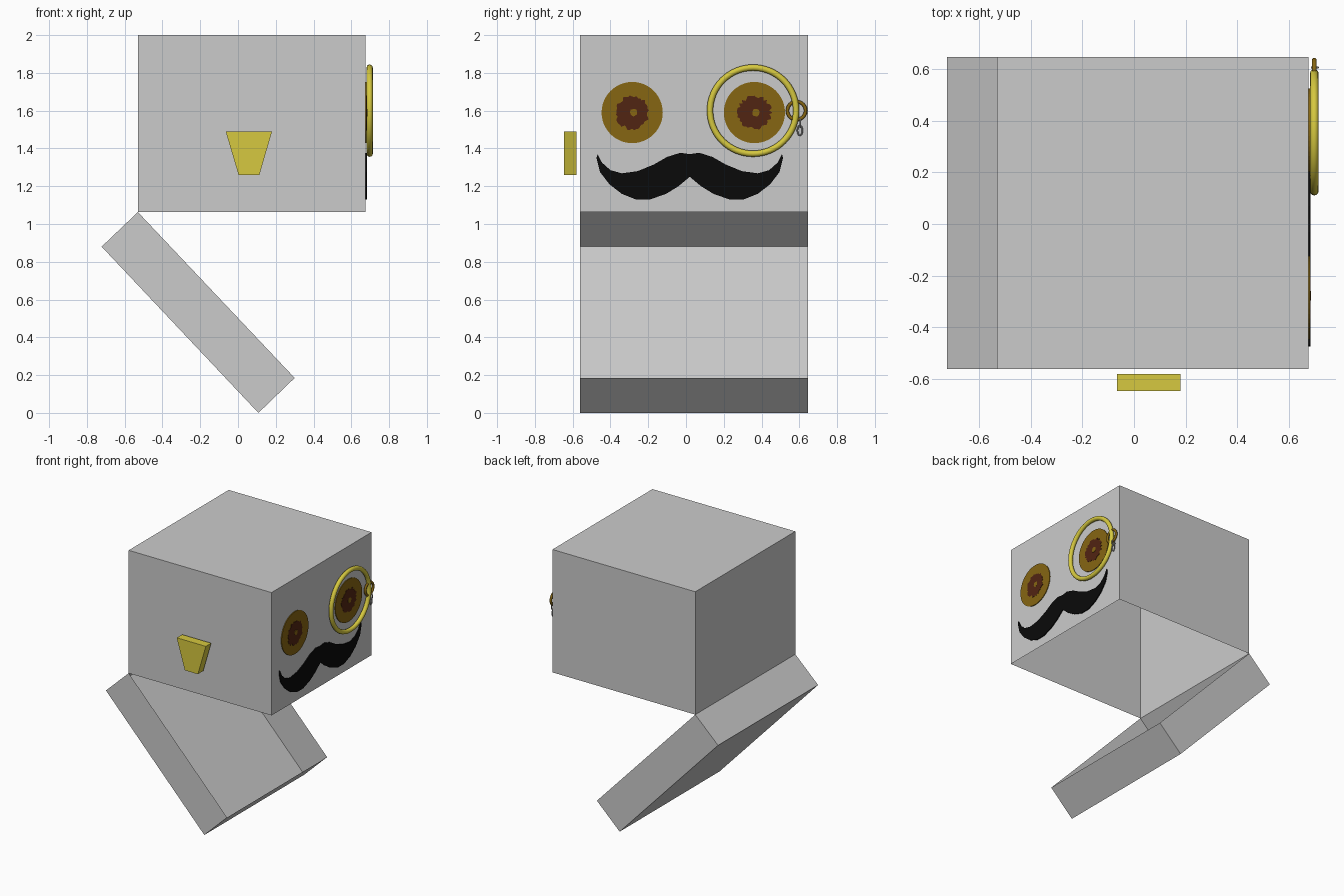
import bpy, bmesh, math, random
from mathutils import Vector, Matrix

random.seed(4)
cube = bpy.data.objects.get("Cube")
if cube:
    bpy.data.objects.remove(cube, do_unlink=True)


def material(name, color):
    m = bpy.data.materials.new(name)
    m.use_nodes = True
    m.diffuse_color = (*color, 1)
    m.node_tree.nodes["Principled BSDF"].inputs["Base Color"].default_value = (*color, 1)
    return m


GREY = material("light grey", (0.6, 0.6, 0.6))
GOLD = material("gold", (0.67, 0.58, 0.05))
AMBER = material("amber", (0.24, 0.133, 0.006))
BROWN = material("dark brown", (0.083, 0.018, 0.006))
BLACK = material("black", (0.003, 0.003, 0.003))
SILVER = material("silver", (0.4, 0.4, 0.4))

Y0, Y1 = -0.56, 0.645      # depth of the box
FACE = 0.675               # x of the box side that carries the face


def finish(name, bm, mat, smooth=False):
    me = bpy.data.meshes.new(name)
    bm.to_mesh(me)
    bm.free()
    ob = bpy.data.objects.new(name, me)
    bpy.context.collection.objects.link(ob)
    me.materials.append(mat)
    for p in me.polygons:
        p.use_smooth = smooth
    return ob


def prism(name, points, axis, a, b, mat, open_side=False):
    """Extrude a profile along an axis; open_side leaves out the last wall."""
    def place(p, t):
        return (p[0], t, p[1]) if axis == "y" else (t, p[0], p[1])
    bm = bmesh.new()
    near = [bm.verts.new(place(p, a)) for p in points]
    far = [bm.verts.new(place(p, b)) for p in points]
    n = len(points)
    bm.faces.new(near)
    bm.faces.new(far[::-1])
    for i in range(n - 1 if open_side else n):
        j = (i + 1) % n
        bm.faces.new((near[j], near[i], far[i], far[j]))
    bmesh.ops.recalc_face_normals(bm, faces=bm.faces)
    return finish(name, bm, mat)


def disc(name, y, z, r, top, mat, jitter=0.0, sides=48):
    pts = []
    for i in range(sides):
        a = math.tau * i / sides
        rr = r * (1 + random.uniform(-jitter, jitter))
        pts.append((y + rr * math.cos(a), z + rr * math.sin(a)))
    return prism(name, pts, "x", FACE + 0.0005, FACE + top, mat)


def ring(name, center, major, minor, mat, stretch=1.0, normal="x", n=64, m=12):
    """Torus standing upright, optionally stretched in height."""
    bm = bmesh.new()
    rows = []
    for i in range(n):
        a = math.tau * i / n
        out = Vector((0, math.cos(a), math.sin(a)))
        mid = Vector((0, major * math.cos(a), major * stretch * math.sin(a)))
        rows.append([bm.verts.new(mid + out * minor * math.cos(t) + Vector((minor * math.sin(t), 0, 0)))
                     for t in (math.tau * k / m for k in range(m))])
    for i in range(n):
        for k in range(m):
            i2, k2 = (i + 1) % n, (k + 1) % m
            bm.faces.new((rows[i][k], rows[i2][k], rows[i2][k2], rows[i][k2]))
    if normal == "y":
        bmesh.ops.rotate(bm, verts=bm.verts, matrix=Matrix.Rotation(math.pi / 2, 3, "Z"))
    bmesh.ops.translate(bm, verts=bm.verts, vec=center)
    bmesh.ops.recalc_face_normals(bm, faces=bm.faces)
    return finish(name, bm, mat, True)


# Hollow box, open underneath, and its tray-shaped lid hanging from the hinge edge
prism("box", [(-0.53, 1.063), (-0.53, 2), (FACE, 2), (FACE, 1.063)],
      "y", Y0, Y1, GREY, True)
prism("lid", [(-0.53, 1.063), (-0.722, 0.88), (0.108, 0), (0.30, 0.185)],
      "y", Y0, Y1, GREY, True)

# Tapered latch floating off the front
prism("latch", [(-0.065, 1.49), (0.18, 1.49), (0.113, 1.26), (0.003, 1.26)],
      "y", -0.645, -0.58, GOLD)

# Eyes: amber disc, ragged brown iris, tiny amber centre
for side, y in (("right", -0.285), ("left", 0.362)):
    disc(side + "_eye", y, 1.59, 0.162, 0.006, AMBER)
    disc(side + "_iris", y, 1.59, 0.087, 0.008, BROWN, 0.1)
    disc(side + "_pupil", y + 0.008, 1.59, 0.02, 0.0095, AMBER, 0.1, 16)

# Moustache: one half outline, mirrored
upper = [(0, 1.37), (0.05, 1.377), (0.12, 1.355), (0.19, 1.315), (0.275, 1.28),
         (0.36, 1.268), (0.42, 1.285), (0.465, 1.325), (0.488, 1.37)]
lower = [(0.494, 1.35), (0.475, 1.275), (0.425, 1.21), (0.36, 1.16),
         (0.285, 1.13), (0.21, 1.13), (0.125, 1.16), (0.06, 1.2), (0, 1.25)]
half = upper + lower
outline = half + [(-y, z) for y, z in half[-2:0:-1]]
prism("moustache", [(y + 0.02, z) for y, z in outline], "x",
      FACE + 0.0005, FACE + 0.008, BLACK)

# Monocle with side loop and hanging chain link
ring("monocle_rim", (0.697, 0.355, 1.60), 0.228, 0.0165, GOLD)
ring("monocle_loop", (0.697, 0.585, 1.60), 0.048, 0.009, AMBER, n=32)
ring("chain_link_upper", (0.699, 0.605, 1.535), 0.012, 0.004, SILVER, 1.8, "y", 24, 8)
ring("chain_link_lower", (0.699, 0.603, 1.495), 0.013, 0.004, SILVER, 2.0, "x", 24, 8)
